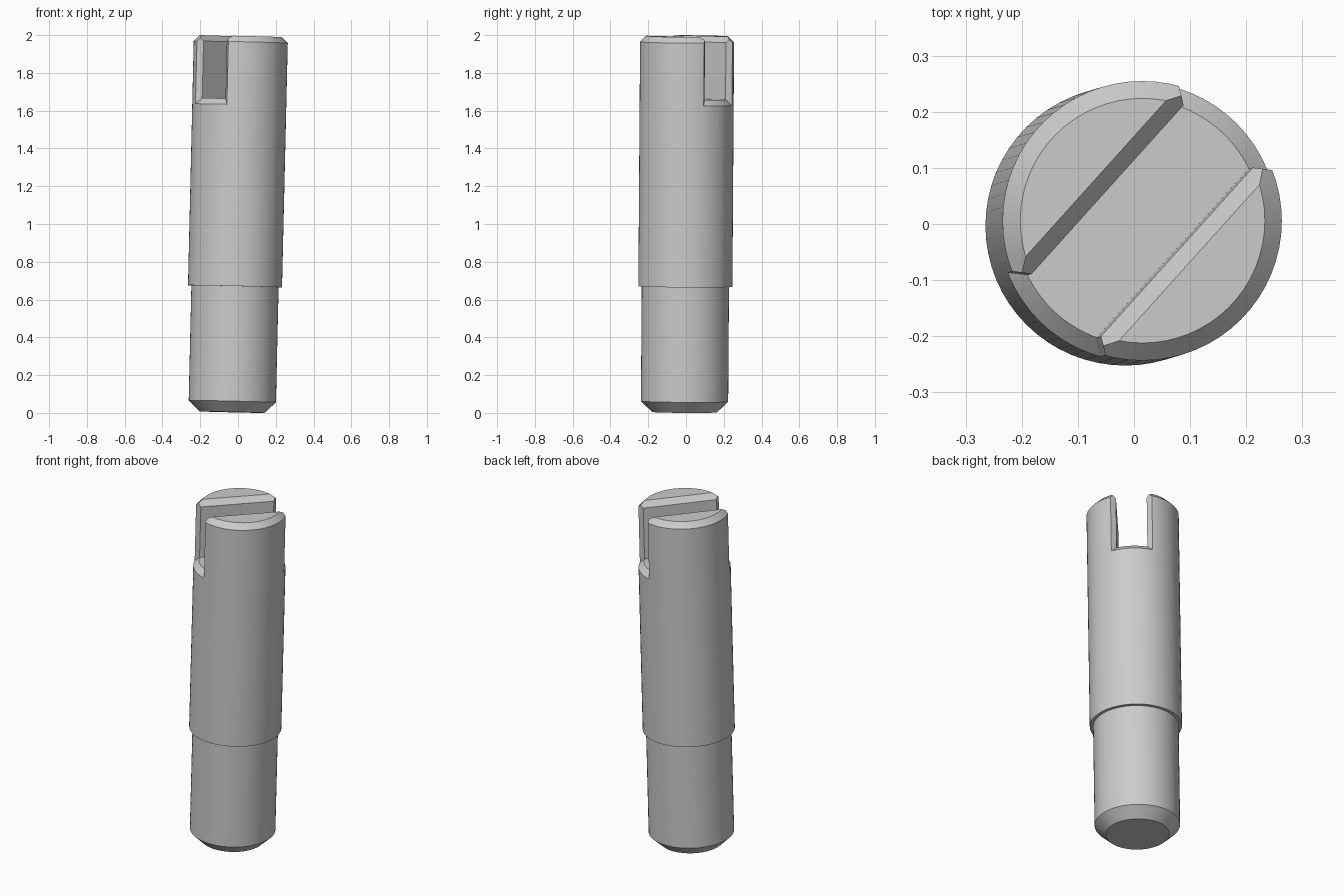
import bpy, bmesh
from math import sin, cos, asin, pi, radians
from mathutils import Matrix, Vector

cube = bpy.data.objects.get("Cube")
if cube:
    bpy.data.objects.remove(cube)

# Main sizes
SIDES = 64
R_BODY, R_RIM, R_SHANK, R_TIP = 0.249, 0.218, 0.231, 0.172
H_TIP, H_STEP, H_TOP, H_FLOOR = 0.057, 0.666, 1.991, 1.658
BEVEL = R_BODY - R_RIM
SLOT, MOUTH = 0.083, 0.112      # half widths of the slot and its chamfered mouth
SLOT_ANGLE = radians(48)
NUDGE = 0.0007                  # keeps the cutters from touching edge to edge

steel = bpy.data.materials.new("plain_grey")
steel.use_nodes = True
grey = (0.6, 0.6, 0.6, 1)
steel.diffuse_color = grey
steel.node_tree.nodes["Principled BSDF"].inputs["Base Color"].default_value = grey


def make_object(name, bm):
    bmesh.ops.recalc_face_normals(bm, faces=bm.faces)
    mesh = bpy.data.meshes.new(name)
    bm.to_mesh(mesh)
    bm.free()
    mesh.materials.append(steel)
    obj = bpy.data.objects.new(name, mesh)
    bpy.context.collection.objects.link(obj)
    return obj


def loft(bm, rings):
    """Skin a stack of closed rings and cap both ends."""
    loops = [[bm.verts.new(p) for p in ring] for ring in rings]
    for a, b in zip(loops, loops[1:]):
        for i in range(len(a)):
            j = (i + 1) % len(a)
            bm.faces.new((a[i], a[j], b[j], b[i]))
    bm.faces.new(loops[0][::-1])
    bm.faces.new(loops[-1])


def circle(r, z):
    return [(r * cos(2 * pi * i / SIDES), r * sin(2 * pi * i / SIDES), z)
            for i in range(SIDES)]


def cut(target, cutter):
    cutter.hide_render = True
    mod = target.modifiers.new("cut", 'BOOLEAN')
    mod.operation, mod.solver, mod.object = 'DIFFERENCE', 'EXACT', cutter
    bpy.context.view_layer.objects.active = target
    bpy.ops.object.modifier_apply(modifier=mod.name)
    bpy.data.objects.remove(cutter)


# Turned body: chamfered tip, narrow shank, wide body, chamfered rim
bm = bmesh.new()
profile = [(R_TIP, 0), (R_SHANK, H_TIP), (R_SHANK, H_STEP),
           (R_BODY, H_STEP), (R_BODY, H_TOP - BEVEL), (R_RIM, H_TOP)]
loft(bm, [circle(r, z) for r, z in profile])
pin = make_object("slotted_pin", bm)

# Chamfers on the floor and walls at both ends of the slot, cut in one go
COLS = 12
bm = bmesh.new()
for end in (0, pi):
    turn = Matrix.Rotation(SLOT_ANGLE + end, 4, 'Z')
    rings = []
    for i in range(COLS + 1):
        k = 2 * i / COLS - 1
        a, b = k * asin((SLOT - NUDGE) / R_RIM), k * asin(MOUTH / R_BODY)
        p = Vector((R_RIM * cos(a), R_RIM * sin(a), H_FLOOR + NUDGE))
        q = Vector((R_BODY * cos(b), R_BODY * sin(b), H_FLOOR - BEVEL))
        inner, outer = p.lerp(q, -0.5), p.lerp(q, 1.6)
        corners = [inner, outer, Vector((outer.x, outer.y, 2.1)),
                   Vector((inner.x, inner.y, 2.1))]
        rings.append([turn @ c for c in corners])
    loft(bm, rings)
bmesh.ops.triangulate(bm, faces=bm.faces)
cut(pin, make_object("slot_end_cutter", bm))

# Slot with a flared mouth along the top edges
bm = bmesh.new()
flare_z = H_TOP - BEVEL
flare = MOUTH - SLOT
half = [(SLOT, H_FLOOR), (SLOT, flare_z), (SLOT + 2 * flare, flare_z + 2 * BEVEL)]
section = half + [(-y, z) for y, z in reversed(half)]
loft(bm, [[(x, y, z) for y, z in section] for x in (-0.4, 0.4)])
bm.transform(Matrix.Rotation(SLOT_ANGLE, 4, 'Z'))
cut(pin, make_object("slot_cutter", bm))

# Slight lean of the whole pin
axis = Vector((0.0235, 0.007, 1))
lean = Vector((0, 0, 1)).rotation_difference(axis).to_matrix().to_4x4()
pin.data.transform(Matrix.Translation((-0.0315, -0.008, 0.004)) @ lean)

bpy.ops.object.select_all(action='DESELECT')
pin.select_set(True)
bpy.context.view_layer.objects.active = pin
bpy.ops.object.shade_smooth_by_angle(angle=radians(25))
